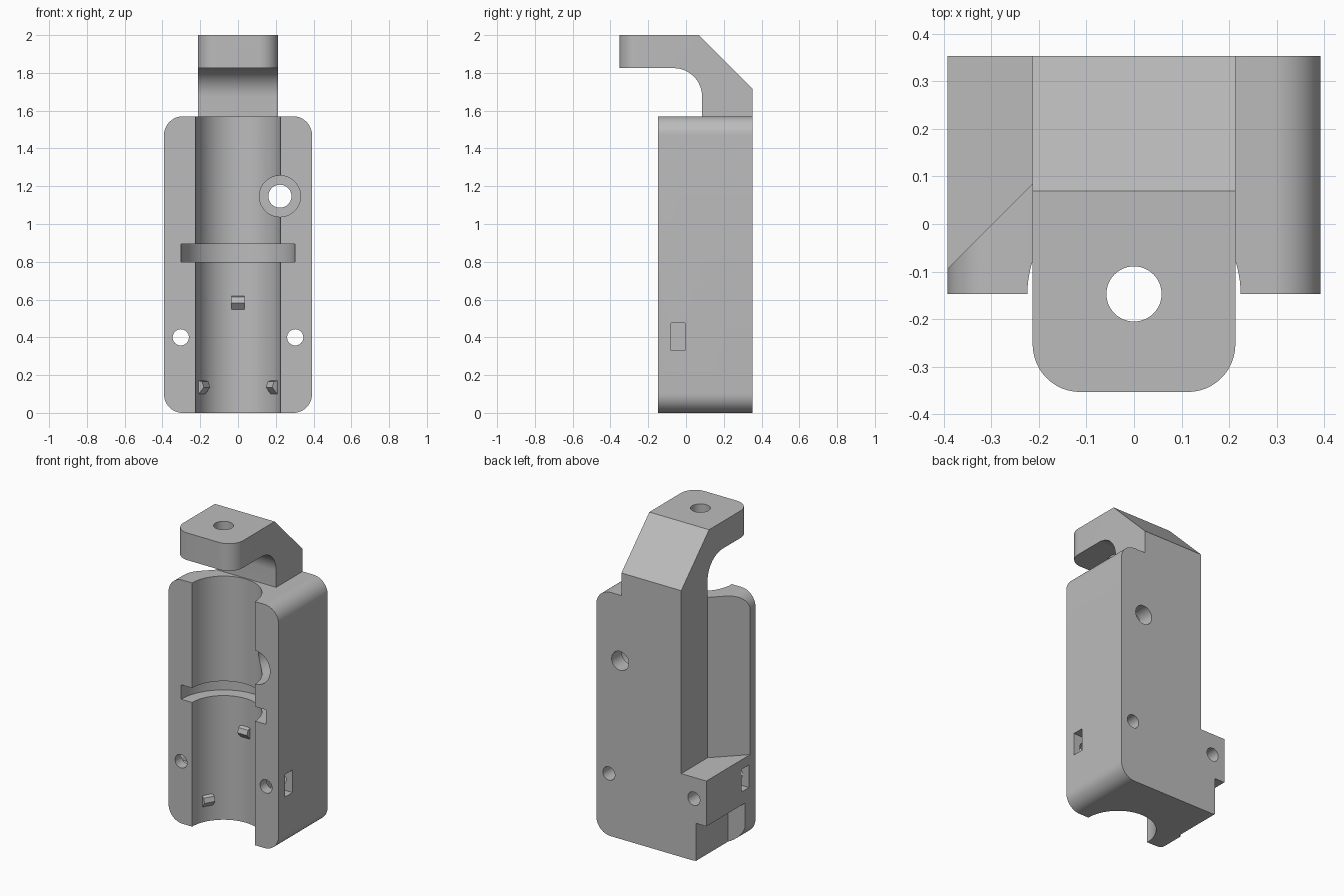
import bpy, bmesh, math
from mathutils import Matrix

cube = bpy.data.objects.get("Cube")
if cube:
    bpy.data.objects.remove(cube, do_unlink=True)

grey = bpy.data.materials.new("plain grey")
grey.use_nodes = True
grey.diffuse_color = (0.5, 0.5, 0.5, 1)
grey.node_tree.nodes["Principled BSDF"].inputs["Base Color"].default_value = (0.5, 0.5, 0.5, 1)


def arc(cx, cy, r, start, end, steps=12):
    angles = [math.radians(start + (end - start) * i / steps) for i in range(steps + 1)]
    return [(cx + r * math.cos(a), cy + r * math.sin(a)) for a in angles]


def circle(cx, cy, r, steps=48):
    return arc(cx, cy, r, 0, 360, steps)[:-1]


def rect(a0, a1, b0, b1):
    return [(a0, b0), (a1, b0), (a1, b1), (a0, b1)]


def prism(name, points, axis, lo, hi):
    """Extrude a flat outline along one axis."""
    place = {"x": lambda a, b, d: (d, a, b),
             "y": lambda a, b, d: (a, d, b),
             "z": lambda a, b, d: (a, b, d)}[axis]
    bm = bmesh.new()
    low = [bm.verts.new(place(a, b, lo)) for a, b in points]
    high = [bm.verts.new(place(a, b, hi)) for a, b in points]
    bm.faces.new(low)
    bm.faces.new(high)
    for i in range(len(points)):
        j = (i + 1) % len(points)
        bm.faces.new((low[i], low[j], high[j], high[i]))
    bmesh.ops.recalc_face_normals(bm, faces=bm.faces)
    mesh = bpy.data.meshes.new(name)
    bm.to_mesh(mesh)
    bm.free()
    mesh.materials.append(grey)
    obj = bpy.data.objects.new(name, mesh)
    bpy.context.collection.objects.link(obj)
    return obj


def select(obj):
    bpy.ops.object.select_all(action="DESELECT")
    obj.select_set(True)
    bpy.context.view_layer.objects.active = obj


def combine(obj, other, operation="DIFFERENCE"):
    other.hide_render = True
    mod = obj.modifiers.new("combine", "BOOLEAN")
    mod.operation, mod.solver, mod.object = operation, "EXACT", other
    select(obj)
    bpy.ops.object.modifier_apply(modifier=mod.name)
    bpy.data.objects.remove(other, do_unlink=True)


# Main block with rounded outline
W, FRONT, BACK, TOP, R = 0.392, -0.147, 0.353, 1.57, 0.1
outline = (arc(W - R, R, R, -90, 0) + arc(W - R, TOP - R, R, 0, 90)
           + arc(R - W, TOP - R, R, 90, 180) + arc(R - W, R, R, 180, 270))
body = prism("clamp_body", outline, "y", FRONT, BACK)

# Tall angled side relief and small bottom notch
combine(body, prism("side_relief", [(-0.213, 0.085), (-0.213, 0.5), (-0.6, 0.5), (-0.6, -0.302)],
                    "z", 0.537, 1.7))
combine(body, prism("bottom_notch", [(-0.32, 0.03), (-0.32, 0.5), (-0.6, 0.5), (-0.6, -0.25)],
                    "z", -0.1, 0.245))

# Half-round channel and its ring groove
combine(body, prism("channel", circle(0, -0.147, 0.224, 96), "z", -0.1, 1.7))
combine(body, prism("ring_groove", circle(0, -0.147, 0.302, 96), "z", 0.8, 0.893))

# Screw holes and nut slots on both sides
for side in (-1, 1):
    combine(body, prism("screw_hole", circle(side * 0.303, 0.4, 0.043, 32), "y", -0.5, 0.5))
    x0, x1 = sorted((side * 0.25, side * 0.5))
    combine(body, prism("nut_slot", rect(-0.08, -0.005, 0.33, 0.475), "x", x0, x1))

# Counterbored hole
combine(body, prism("through_hole", circle(0.222, 1.147, 0.061), "y", -0.5, 0.5))
combine(body, prism("counterbore", circle(0.222, 1.147, 0.109), "y", -0.5, 0.25))

# Overhanging hook: side profile trimmed to a rounded plan
profile = ([(-0.353, 2), (0.069, 2), (BACK, 1.716), (BACK, 1.4), (0.085, 1.4)]
           + arc(-0.065, 1.675, 0.15, 0, 90, 16) + [(-0.353, 1.825)])
hook = prism("hook", profile, "x", -0.213, 0.213)
plan = (arc(-0.113, -0.253, 0.1, 180, 270) + arc(0.113, -0.253, 0.1, 270, 360)
        + [(0.213, 0.5), (-0.213, 0.5)])
combine(hook, prism("hook_plan", plan, "z", 1.3, 2.1), "INTERSECT")
combine(hook, prism("hook_hole", circle(0, -0.147, 0.058), "z", 1.7, 2.1))
combine(body, hook, "UNION")

select(body)
bpy.ops.object.shade_smooth_by_angle(angle=math.radians(30))

# Small wedge nubs that grip inside the channel
nub_profile = [(0.235, 0.04), (0.2, 0.03), (0.19, 0), (0.22, -0.035), (0.235, -0.035)]
for name, angle, z in (("upper_nub", 0, 0.583), ("lower_left_nub", -60, 0.135),
                       ("lower_right_nub", 60, 0.135)):
    nub = prism(name, nub_profile, "x", -0.034, 0.034)
    nub.data.transform(Matrix.Translation((0, -0.147, z))
                       @ Matrix.Rotation(math.radians(angle), 4, "Z"))
